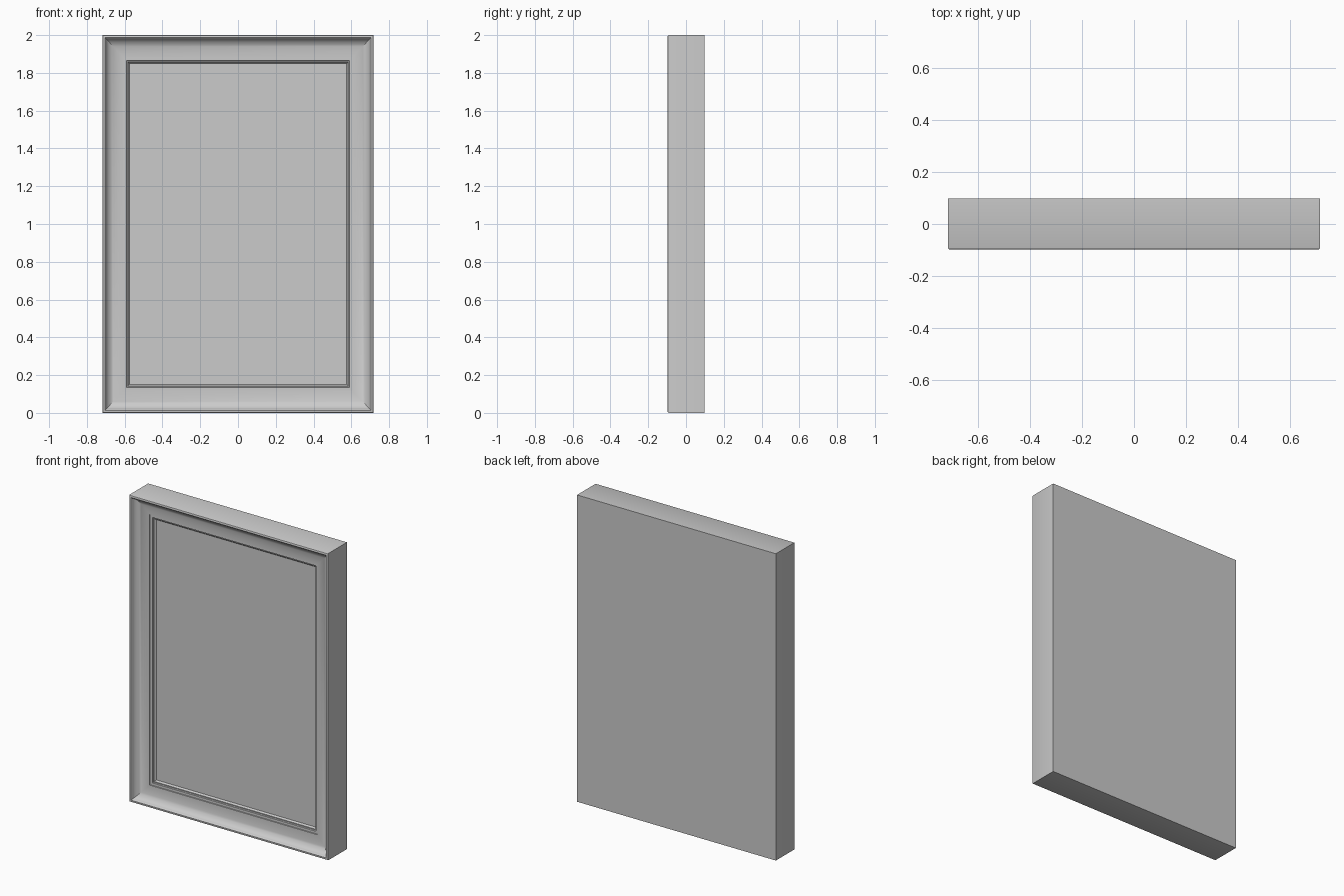
import bpy, bmesh, math

if "Cube" in bpy.data.objects:
    bpy.data.objects.remove(bpy.data.objects["Cube"])

HW, H, D = 0.717, 2.0, 0.098   # half width, height, half depth
ZS = 1.06                      # rails are slightly wider than stiles


def ring(bm, inset, y):
    x, z0, z1 = HW - inset, inset * ZS, H - inset * ZS
    return [bm.verts.new(p) for p in ((-x, y, z0), (x, y, z0), (x, y, z1), (-x, y, z1))]


def finish(bm, name):
    me = bpy.data.meshes.new(name)
    bm.to_mesh(me)
    bm.free()
    ob = bpy.data.objects.new(name, me)
    bpy.context.collection.objects.link(ob)
    return ob


# Moulding profile (inset from outer edge, y): back edge, side, rounded lip
profile = [(0, D), (0, -0.092), (0.002, -0.096), (0.006, -D), (0.013, -D), (0.016, -0.095)]
# Concave cove falling towards the picture
for i in range(11):
    a = i / 10 * math.pi / 2
    profile.append((0.111 - 0.093 * math.cos(a), -0.092 + 0.047 * math.sin(a)))
# Inner step and sight edge
profile += [(0.112, -0.040), (0.127, -0.040), (0.129, -0.032), (0.135, -0.032), (0.143, -0.022)]

# Frame: mitred sweep of the profile with a closed back
bm = bmesh.new()
rings = [ring(bm, i, y) for i, y in profile]
for a, b in zip(rings, rings[1:]):
    for k in range(4):
        n = (k + 1) % 4
        bm.faces.new((a[k], a[n], b[n], b[k]))
bm.faces.new(rings[0][::-1])
frame = finish(bm, "frame")
bpy.context.view_layer.objects.active = frame
frame.select_set(True)
bpy.ops.object.shade_smooth_by_angle(angle=math.radians(30))

# Picture panel filling the opening
bm = bmesh.new()
bm.faces.new(ring(bm, *profile[-1]))
finish(bm, "picture_panel")
